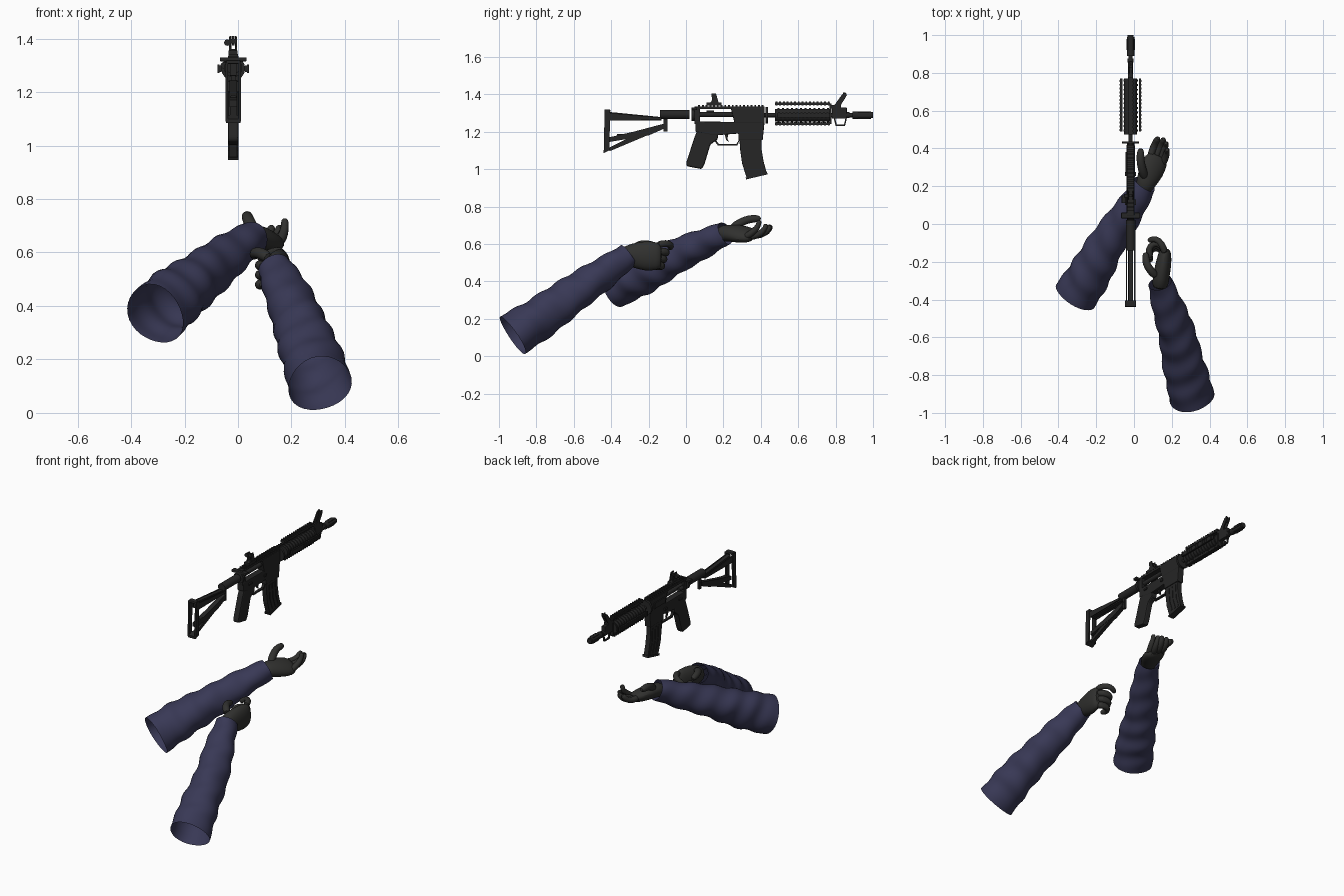
import bpy, bmesh, math
from mathutils import Vector

if "Cube" in bpy.data.objects:
    bpy.data.objects.remove(bpy.data.objects["Cube"])


def material(name, r, g, b):
    m = bpy.data.materials.new(name)
    m.use_nodes = True
    m.diffuse_color = (r, g, b, 1)
    m.node_tree.nodes["Principled BSDF"].inputs["Base Color"].default_value = (r, g, b, 1)
    return m


NAVY = material("navy_cloth", .040, .040, .092)
GLOVE = material("dark_glove", .030, .030, .028)
METAL = material("black_metal", .019, .019, .019)
CX = -.018  # rifle centre line


def finish(name, bm, mat, angle=None):
    bmesh.ops.recalc_face_normals(bm, faces=bm.faces)
    me = bpy.data.meshes.new(name)
    bm.to_mesh(me)
    bm.free()
    me.materials.append(mat)
    if angle:
        me.shade_smooth()
        me.set_sharp_from_angle(angle=math.radians(angle))
    ob = bpy.data.objects.new(name, me)
    bpy.context.collection.objects.link(ob)
    return ob


def prism(name, outline, half, x=0, bevel=0):
    """Side outline in (y, z) given a thickness across x."""
    bm = bmesh.new()
    face = bm.faces.new([bm.verts.new((CX + x - half, y, z)) for y, z in outline])
    out = bmesh.ops.extrude_face_region(bm, geom=[face])["geom"]
    bmesh.ops.translate(bm, vec=(2 * half, 0, 0),
                        verts=[v for v in out if isinstance(v, bmesh.types.BMVert)])
    ob = finish(name, bm, METAL)
    if bevel:
        mod = ob.modifiers.new("edge", 'BEVEL')
        mod.width, mod.segments = bevel, 2
    return ob


def box(name, y0, y1, z0, z1, half, x=0, bevel=0):
    return prism(name, [(y0, z0), (y1, z0), (y1, z1), (y0, z1)], half, x, bevel)


def loft(name, path, radii, mat, wide=(0, 0, 1), sides=12, caps=True, wrinkle=None, subdiv=0):
    """Rings of (wide, thick) radius swept along a path."""
    bm = bmesh.new()
    path = [Vector(p) for p in path]
    rings = []
    for i, p in enumerate(path):
        d = (path[min(i + 1, len(path) - 1)] - path[max(i - 1, 0)]).normalized()
        w = Vector(wide)
        w = (w - d * w.dot(d)).normalized()
        t = d.cross(w)
        rw, rt = radii[i] if isinstance(radii[i], tuple) else (radii[i], radii[i])
        ring = []
        for k in range(sides):
            a = math.tau * k / sides
            f = wrinkle(i / (len(path) - 1), a) if wrinkle else 1
            ring.append(bm.verts.new(p + (w * math.cos(a) * rw + t * math.sin(a) * rt) * f))
        rings.append(ring)
    for r, s in zip(rings, rings[1:]):
        for k in range(sides):
            n = (k + 1) % sides
            bm.faces.new((r[k], r[n], s[n], s[k]))
    if caps:
        bm.faces.new(rings[0])
        bm.faces.new(rings[-1])
    ob = finish(name, bm, mat, 50)
    if subdiv:
        ob.modifiers.new("round", 'SUBSURF').levels = subdiv
    return ob


def barrel(name, y0, y1, z, r, sides=16, x=0):
    return loft(name, [(CX + x, y0, z), (CX + x, y1, z)], [r, r], METAL, sides=sides)


def finger(name, pts, r):
    """Tapered digit with a rounded tip."""
    pts = [Vector(p) for p in pts]
    end = pts[-1] + (pts[-1] - pts[-2]).normalized() * r * .7
    radii = [r * (1.1 - .25 * i / len(pts)) for i in range(len(pts))] + [r * .45]
    loft(name, pts + [end], radii, GLOVE, wide=(.3, .2, 1), sides=10, subdiv=1)


# Sleeves: open cloth tubes with diagonal folds
def sleeve(name, keys, radii, phase):
    def sample(vals, t):
        s = t * (len(vals) - 1)
        i = min(int(s), len(vals) - 2)
        return vals[i] + (vals[i + 1] - vals[i]) * (s - i)

    def folds(t, a):
        amp = .045 * min(1, 5 * t + .2)
        return (1 + amp * math.sin(34 * t + 2 * math.sin(a + phase) + phase)
                + .03 * math.sin(3 * a + 11 * t + phase))
    steps = [i / 48 for i in range(49)]
    keys = [Vector(k) for k in keys]
    loft(name, [sample(keys, t) for t in steps], [sample(radii, t) for t in steps],
         NAVY, sides=32, caps=False, wrinkle=folds)


sleeve("right_sleeve", [(-.31, -.385, .37), (-.14, -.1, .51), (.06, .21, .66)],
       [.118, .112, .097, .082, .062], .6)
sleeve("left_sleeve", [(.305, -.925, .11), (.235, -.61, .325), (.14, -.31, .54)],
       [.12, .112, .1, .088, .064], 2.4)

# Right hand: open, palm up, ready to cradle the handguard
loft("right_palm", [(.04, .17, .65), (.065, .22, .66), (.09, .28, .655), (.12, .34, .645), (.13, .365, .645)],
     [(.045, .045), (.055, .045), (.075, .045), (.07, .036), (.05, .022)], GLOVE,
     wide=(.8, -.4, -.35), subdiv=1)
right_fingers = {
    "index": [(.085, .35, .66), (.1, .4, .65), (.115, .435, .665), (.125, .45, .69)],
    "middle": [(.11, .345, .645), (.135, .4, .645), (.15, .435, .67), (.155, .445, .69)],
    "ring": [(.13, .33, .635), (.155, .385, .645), (.17, .42, .675), (.17, .425, .695)],
    "little": [(.145, .305, .63), (.167, .35, .655), (.175, .385, .69), (.175, .39, .715)],
}
for key, pts in right_fingers.items():
    finger("right_" + key + "_finger", pts, .019)
finger("right_thumb", [(.06, .24, .68), (.042, .29, .715), (.033, .34, .735), (.035, .385, .735)], .023)

# Left hand: curled as if round a grip, index reaching forward
loft("left_palm", [(.135, -.35, .53), (.142, -.29, .54), (.155, -.22, .535), (.165, -.15, .535), (.163, -.13, .535)],
     [(.05, .045), (.065, .045), (.085, .045), (.078, .036), (.06, .022)], GLOVE, subdiv=1)
for i, key in enumerate(("middle", "ring", "little")):
    z, y = .562 - .036 * i, .012 * i
    finger("left_" + key + "_finger", [(.165, -.15 - y, z), (.145, -.105 - y, z - .005),
           (.1, -.1 - y, z - .01), (.075, -.135 - y, z - .01), (.085, -.165 - y, z - .01)], .021)
finger("left_index_finger", [(.165, -.16, .595), (.15, -.105, .605), (.115, -.075, .595), (.085, -.085, .58)], .019)
finger("left_thumb", [(.12, -.28, .575), (.085, -.245, .6), (.062, -.205, .6), (.062, -.165, .59)], .022)

# Stock: hollow butt loop, tapered spine, cheeks and lower strut
for side in (-1, 1):
    prism("butt_side", [(-.44, 1.09), (-.41, 1.1), (-.405, 1.315), (-.435, 1.315)], .005, side * .024)
    prism("stock_cheek", [(-.405, 1.26), (-.405, 1.3), (-.13, 1.275), (-.13, 1.262)], .003, side * .022)
box("butt_top", -.437, -.405, 1.305, 1.32, .027, bevel=.004)
prism("butt_bottom", [(-.44, 1.085), (-.41, 1.1), (-.41, 1.115), (-.44, 1.1)], .027)
prism("stock_spine", [(-.405, 1.262), (-.405, 1.305), (-.13, 1.278), (-.13, 1.26)], .012)
prism("stock_strut", [(-.41, 1.145), (-.41, 1.17), (-.28, 1.2), (-.11, 1.245), (-.12, 1.215), (-.2, 1.18), (-.26, 1.17)], .014)
prism("stock_lower_strut", [(-.41, 1.095), (-.41, 1.115), (-.28, 1.18), (-.2, 1.19), (-.22, 1.175)], .012)
barrel("stock_adjuster", -.37, -.33, 1.175, .014)
box("adjuster_lever", -.12, -.1, 1.2, 1.3, .008)
barrel("buffer_tube", -.14, .02, 1.292, .025)
barrel("buffer_nut", .03, .045, 1.29, .034)

# Receiver with open rear upper section
prism("lower_receiver", [(.05, 1.2), (.15, 1.18), (.28, 1.19), (.28, 1.155), (.41, 1.155), (.42, 1.25), (.05, 1.255)], .021, bevel=.004)
prism("upper_receiver", [(.26, 1.245), (.42, 1.245), (.42, 1.325), (.24, 1.325)], .022, bevel=.004)
barrel("bolt_carrier", .05, .27, 1.292, .014)
box("rear_receiver_block", .045, .075, 1.24, 1.335, .02, bevel=.003)
box("charging_handle", .03, .06, 1.315, 1.33, .05, bevel=.003)
box("top_rail", .06, .42, 1.322, 1.334, .018)
for i in range(18):
    box("rail_tooth", .065 + i * .02, .075 + i * .02, 1.334, 1.342, .018)
barrel("forward_assist", .11, .15, 1.3, .012, x=-.035)
box("ejection_cover", .27, .38, 1.265, 1.3, .004, x=-.024)
for side in (-1, 1):
    box("selector", .1, .13, 1.222, 1.232, .005, side * .024)
    box("magazine_release", .255, .275, 1.215, 1.23, .005, side * .024)

# Grip, trigger and guard
prism("pistol_grip", [(.06, 1.205), (.045, 1.17), (.0, 1.03), (.005, 1.015), (.085, 1.0), (.1, 1.03), (.13, 1.13), (.17, 1.16), (.17, 1.19)], .02, bevel=.008)
prism("trigger", [(.205, 1.19), (.225, 1.19), (.222, 1.16), (.23, 1.145), (.215, 1.155)], .005)
prism("trigger_guard", [(.15, 1.17), (.175, 1.135), (.27, 1.135), (.285, 1.16), (.285, 1.15), (.274, 1.127), (.17, 1.127), (.145, 1.16)], .008)

# Curved magazine with raised ribs
prism("magazine", [(.285, 1.165), (.29, 1.1), (.3, 1.03), (.325, .95), (.432, .978), (.415, 1.04), (.405, 1.1), (.403, 1.165)], .016, bevel=.004)
prism("magazine_base", [(.318, .955), (.322, .945), (.437, .972), (.433, .985)], .02)
for i in range(3):
    y = .315 + i * .03
    prism("magazine_rib", [(y, 1.14), (y + .006, 1.05), (y + .03, .98), (y + .04, .983), (y + .018, 1.05), (y + .012, 1.14)], .019)

# Handguard with four rails
loft("handguard", [(CX, .475, 1.288), (CX, .77, 1.288)], [.034, .034], METAL, sides=12)
for z in (1.344, 1.236):
    box("handguard_rail", .475, .77, z, z + .012, .014)
    for i in range(15):
        box("handguard_tooth", .478 + i * .02, .488 + i * .02, z - .004, z + .017, .015)
for side in (-1, 1):
    box("side_rail", .49, .77, 1.275, 1.3, .006, side * .05)
    for i in range(14):
        box("side_rail_tooth", .492 + i * .02, .502 + i * .02, 1.272, 1.303, .004, side * .055)
for i in range(12):
    barrel("handguard_ridge", .49 + i * .024, .5 + i * .024, 1.288, .038, sides=12)
barrel("delta_ring", .425, .438, 1.288, .045)
box("guard_clamp", .768, .778, 1.24, 1.35, .012)

# Barrel, gas block, sling loop and muzzle
barrel("inner_barrel", .42, .9, 1.288, .011)
box("gas_block", .78, .86, 1.27, 1.33, .013, bevel=.004)
prism("sling_loop", [(.79, 1.27), (.8, 1.23), (.85, 1.23), (.86, 1.27), (.852, 1.27), (.845, 1.238), (.806, 1.238), (.798, 1.27)], .005)
barrel("muzzle_collar", .855, .875, 1.288, .016)
barrel("flash_hider", .89, .99, 1.288, .02)
barrel("muzzle_tip", .985, 1.0, 1.288, .016)
for a in range(6):
    t = math.tau * a / 6
    box("muzzle_fin", .92, .98, 1.284 + .018 * math.sin(t), 1.292 + .018 * math.sin(t), .004, .018 * math.cos(t))

# Folding front sight and rear sight
for side in (-1, 1):
    prism("front_sight", [(.785, 1.33), (.82, 1.33), (.86, 1.395), (.855, 1.41), (.835, 1.4)], .003, side * .01)
    prism("rear_sight_wing", [(.12, 1.34), (.18, 1.34), (.17, 1.37), (.16, 1.405), (.135, 1.405), (.14, 1.37)], .003, side * .012)
box("front_sight_base", .77, .83, 1.325, 1.342, .013)
box("front_sight_post", .84, .85, 1.375, 1.41, .004)
box("rear_sight_base", .11, .19, 1.34, 1.355, .017)
barrel("rear_sight_aperture", .142, .155, 1.39, .01)
barrel("rear_sight_knob", .14, .16, 1.385, .012, x=-.022)
